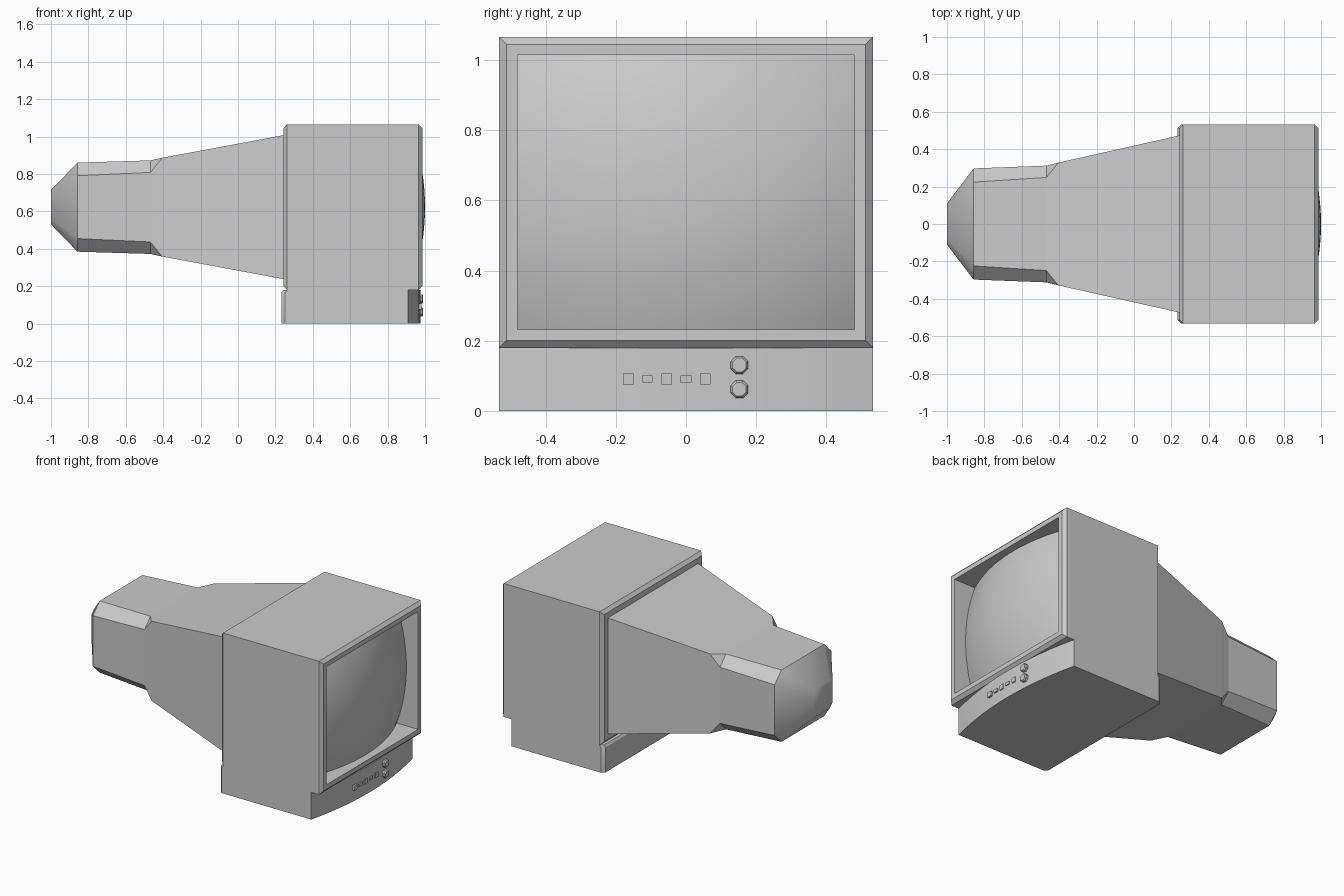
import bpy, bmesh, math

if "Cube" in bpy.data.objects:
    bpy.data.objects.remove(bpy.data.objects["Cube"])

ZC = 0.6225  # height of the tube axis


def mesh_object(name, loops, cap_first=True, cap_last=True, smooth=None):
    """Skin equal-length closed loops of 3D points into one object."""
    bm = bmesh.new()
    rings = [[bm.verts.new(p) for p in loop] for loop in loops]
    n = len(rings[0])
    for a, b in zip(rings, rings[1:]):
        for i in range(n):
            j = (i + 1) % n
            bm.faces.new((a[i], a[j], b[j], b[i]))
    if cap_first:
        bm.faces.new(rings[0][::-1])
    if cap_last:
        bm.faces.new(rings[-1])
    bmesh.ops.remove_doubles(bm, verts=bm.verts[:], dist=1e-5)
    return finish(name, bm, smooth)


def finish(name, bm, smooth=None, recalc=True):
    if recalc:
        bmesh.ops.recalc_face_normals(bm, faces=bm.faces[:])
    me = bpy.data.meshes.new(name)
    bm.to_mesh(me)
    bm.free()
    ob = bpy.data.objects.new(name, me)
    bpy.context.collection.objects.link(ob)
    if smooth:
        bpy.ops.object.select_all(action='DESELECT')
        ob.select_set(True)
        bpy.context.view_layer.objects.active = ob
        bpy.ops.object.shade_smooth_by_angle(angle=math.radians(smooth))
    return ob


def rect(x, hy, hz, y=0, z=ZC):
    return [(x, y + s * hy, z + t * hz) for s, t in ((-1, -1), (1, -1), (1, 1), (-1, 1))]


def octagon(x, hy, hz, cy, cz):
    """Rectangle with corners cut by cy, cz."""
    pts = [(hy - cy, -hz), (hy, -hz + cz), (hy, hz - cz), (hy - cy, hz)]
    pts += [(-y, -z) for y, z in pts]
    return [(x, y, ZC + z) for y, z in pts]


# Cabinet with bevelled ends and the recess for the screen
W, H = 0.532, 0.4425
mesh_object("cabinet", [rect(x, W - d, H - d) for x, d in (
    (0.242, 0.021), (0.262, 0), (0.966, 0), (0.986, 0.021), (0.986, 0.052), (0.80, 0.052))],
    cap_last=False)

# Bulging screen glass, a patch of a sphere
R, N = 1.2, 20
bm = bmesh.new()
grid = []
for i in range(N + 1):
    y = -0.48 + 0.96 * i / N
    row = []
    for j in range(N + 1):
        z = -0.3905 + 0.781 * j / N
        row.append(bm.verts.new((1 - R + math.sqrt(R * R - y * y - z * z), y, ZC + z)))
    grid.append(row)
for i in range(N):
    for j in range(N):
        bm.faces.new((grid[i][j], grid[i + 1][j], grid[i + 1][j + 1], grid[i][j + 1]))
finish("screen", bm, 40, recalc=False)

# Tapered tube housing, corners chamfered near the tail, domed end
mesh_object("rear_housing", [octagon(*s) for s in (
    (0.25, 0.475, 0.386, 0, 0),
    (-0.405, 0.328, 0.264, 0, 0),
    (-0.468, 0.312, 0.250, 0.063, 0.064),
    (-0.858, 0.297, 0.238, 0.073, 0.070))], cap_first=False, cap_last=False)
mesh_object("rear_cap", [octagon(*s) for s in (
    (-0.858, 0.297, 0.238, 0.073, 0.070),
    (-1.0, 0.11, 0.092, 0.03, 0.03))], cap_first=False, smooth=50)


# Control base with bowed front and chamfered back
def front_x(y):
    return 0.975 - 0.065 * (y / W) ** 2


def base_loop(z, back):
    pts = [(front_x(y), y, z) for y in (-W + 2 * W * i / 12 for i in range(13))]
    return pts + [(back + 0.02, W, z), (back, W - 0.02, z),
                  (back, -W + 0.02, z), (back + 0.02, -W, z)]


mesh_object("control_base", [base_loop(0, 0.232), base_loop(0.165, 0.232), base_loop(0.18, 0.242)],
            cap_last=True, smooth=30)

# Row of push buttons
for i in range(5):
    y = -0.165 + 0.055 * i
    h = 0.010 if i % 2 else 0.016
    mesh_object(f"button_{i + 1}", [rect(x, 0.015, h, y, 0.091) for x in (0.965, 0.981)],
                cap_first=False)

# Two eight-sided knobs
for k, zk in enumerate((0.131, 0.062)):
    loops = []
    for x, r in ((0.955, 0.027), (0.983, 0.027), (0.990, 0.021)):
        loops.append([(x, 0.152 + r * math.cos(math.tau * (i + .5) / 8),
                       zk + r * math.sin(math.tau * (i + .5) / 8)) for i in range(8)])
    mesh_object(f"knob_{k + 1}", loops, cap_first=False)
